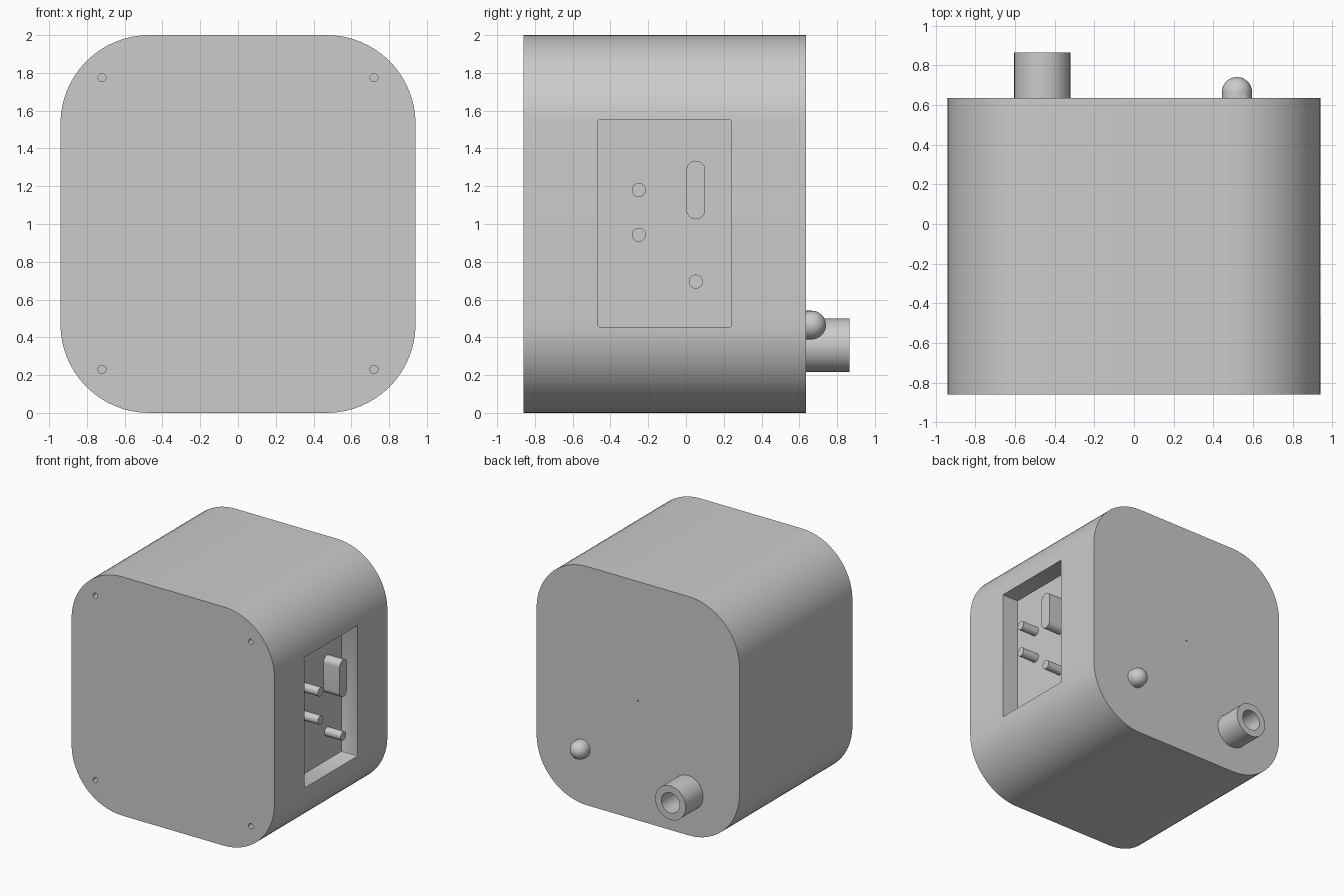
import bpy, bmesh, math
from mathutils import Matrix, Vector

cube = bpy.data.objects.get("Cube")
if cube:
    bpy.data.objects.remove(cube, do_unlink=True)

GREY = (0.6, 0.6, 0.6, 1)
grey = bpy.data.materials.new("plain grey")
grey.use_nodes = True
grey.diffuse_color = GREY
grey.node_tree.nodes["Principled BSDF"].inputs["Base Color"].default_value = GREY

FRONT, BACK, SIDE = -0.86, 0.635, 0.94
RECESS = 0.15


def add(name, bm):
    bmesh.ops.recalc_face_normals(bm, faces=bm.faces)
    mesh = bpy.data.meshes.new(name)
    bm.to_mesh(mesh)
    bm.free()
    mesh.materials.append(grey)
    obj = bpy.data.objects.new(name, mesh)
    bpy.context.collection.objects.link(obj)
    return obj


def prism(name, axis, centre, size, radius, start, end, steps=8):
    """Rounded rectangle in the (x or y, z) plane, extruded along the axis."""
    bm = bmesh.new()
    ring = []
    for corner, (su, sv) in enumerate([(1, 1), (-1, 1), (-1, -1), (1, -1)]):
        for i in range(steps + 1):
            a = math.pi / 2 * (corner + i / steps)
            u = centre[0] + su * (size[0] / 2 - radius) + radius * math.cos(a)
            v = centre[1] + sv * (size[1] / 2 - radius) + radius * math.sin(a)
            ring.append(bm.verts.new((u, start, v) if axis == "y" else (start, u, v)))
    bmesh.ops.remove_doubles(bm, verts=ring, dist=1e-5)
    face = bm.faces.new(list(bm.verts))
    out = bmesh.ops.extrude_face_region(bm, geom=[face], use_keep_orig=True)
    move = Vector((0, end - start, 0)) if axis == "y" else Vector((end - start, 0, 0))
    verts = [g for g in out["geom"] if isinstance(g, bmesh.types.BMVert)]
    bmesh.ops.translate(bm, verts=verts, vec=move)
    return add(name, bm)


def rod(name, axis, centre, radius, start, end):
    return prism(name, axis, centre, (2 * radius, 2 * radius), radius, start, end)


def cut(target, cutter):
    cutter.hide_render = True
    mod = target.modifiers.new("cut", "BOOLEAN")
    mod.operation, mod.solver, mod.object = "DIFFERENCE", "EXACT", cutter
    bpy.context.view_layer.objects.active = target
    bpy.ops.object.modifier_apply(modifier=mod.name)
    bpy.data.objects.remove(cutter, do_unlink=True)


# Main housing with large rounded corners
body = prism("housing", "y", (0, 1), (2 * SIDE, 2), 0.47, FRONT, BACK, 16)

# Connector recess in the side
cut(body, prism("recess_cutter", "x", (-0.113, 1.003), (0.705, 1.095), 0.006,
                SIDE - RECESS, SIDE + 0.1, 2))

# Screw holes in the front corners and a pinhole in the back
for x in (-0.72, 0.72):
    for z in (0.23, 1.775):
        cut(body, rod("screw_cutter", "y", (x, z), 0.021, FRONT - 0.1, FRONT + 0.05))
cut(body, rod("pinhole_cutter", "y", (0, 1), 0.006, BACK - 0.05, BACK + 0.1))

# Connectors standing in the recess, flush with the side
parts = [body]
for name, y, z in (("upper_pin", -0.25, 1.18), ("lower_pin", -0.25, 0.943),
                   ("single_pin", 0.052, 0.695)):
    parts.append(rod(name, "x", (y, z), 0.037, SIDE - RECESS, SIDE))
parts.append(prism("slot_connector", "x", (0.052, 1.18), (0.098, 0.31), 0.049,
                   SIDE - RECESS, SIDE))

# Hollow socket on the back
socket = rod("cable_socket", "y", (-0.462, 0.358), 0.142, BACK, 0.865)
cut(socket, rod("bore_cutter", "y", (-0.462, 0.358), 0.085, BACK + 0.005, 1))
parts.append(socket)

# Domed lamp on the back: a sphere with its inner half drawn back to the housing
bm = bmesh.new()
bmesh.ops.create_uvsphere(bm, u_segments=32, v_segments=16, radius=0.076,
                          matrix=Matrix.Rotation(-math.pi / 2, 4, "X"))
for v in bm.verts:
    if v.co.y < -0.001:
        v.co.y = -0.03
        side = Vector((v.co.x, 0, v.co.z))
        if side.length > 0.07:
            v.co = side.normalized() * 0.076 + Vector((0, -0.03, 0))
bmesh.ops.translate(bm, verts=bm.verts, vec=(0.519, BACK + 0.03, 0.465))
parts.append(add("lamp", bm))

# Smooth curved sides, crisp edges
for obj in parts:
    bpy.ops.object.select_all(action="DESELECT")
    obj.select_set(True)
    bpy.context.view_layer.objects.active = obj
    bpy.ops.object.shade_smooth_by_angle(angle=math.radians(30))
